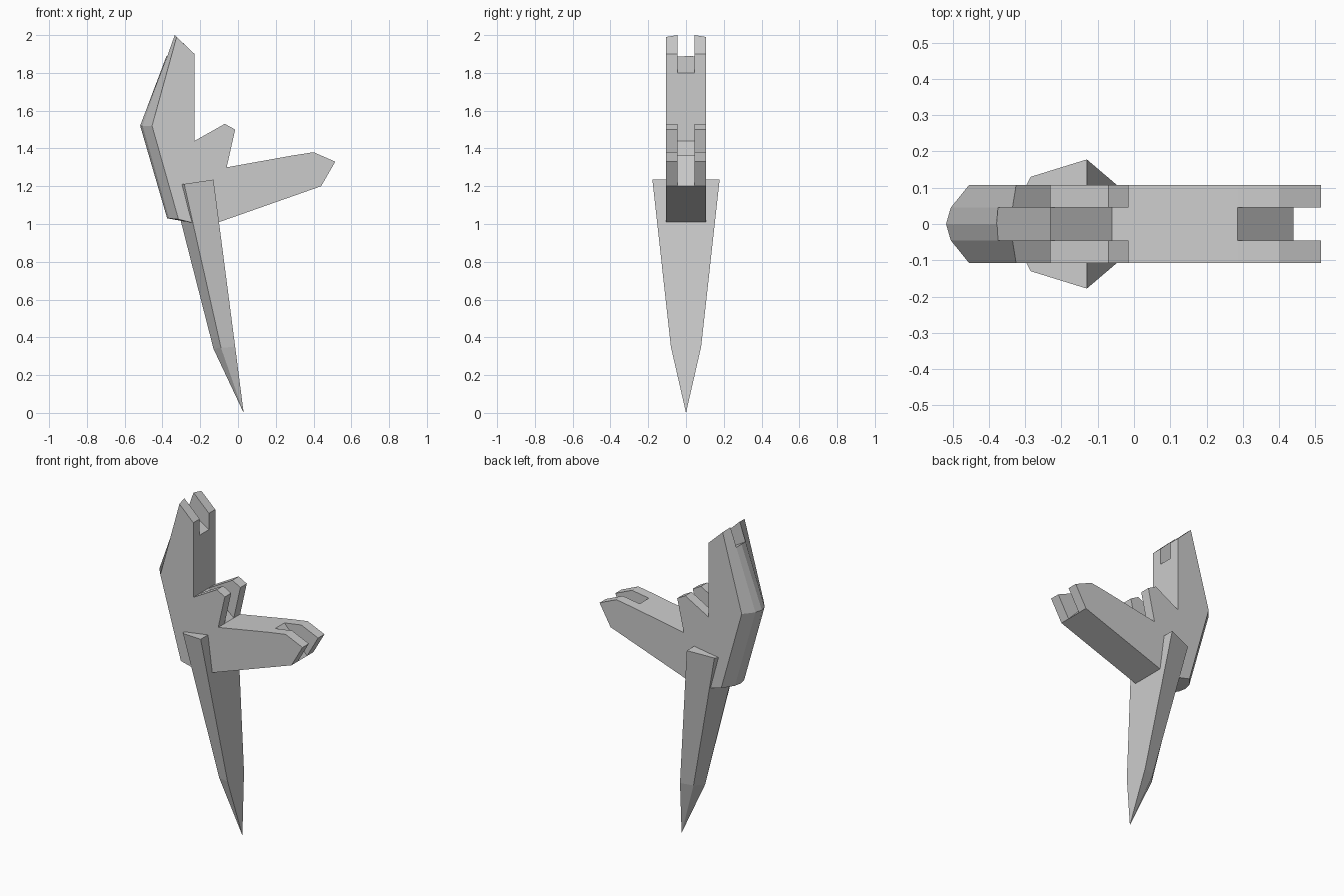
import bpy, bmesh

if "Cube" in bpy.data.objects:
    bpy.data.objects.remove(bpy.data.objects["Cube"])


def loft(name, rings, tip=None):
    """Skin a row of equal-length point rings, closing the last ring with a cap or a tip."""
    bm = bmesh.new()
    vr = [[bm.verts.new(p) for p in ring] for ring in rings]
    n = len(vr[0])
    for a, b in zip(vr, vr[1:]):
        for i in range(n):
            j = (i + 1) % n
            bm.faces.new((a[i], a[j], b[j], b[i]))
    bm.faces.new(vr[0])
    if tip:
        t = bm.verts.new(tip)
        for i in range(n):
            bm.faces.new((vr[-1][i], vr[-1][(i + 1) % n], t))
    else:
        bm.faces.new(vr[-1])
    bmesh.ops.recalc_face_normals(bm, faces=bm.faces)
    me = bpy.data.meshes.new(name)
    bm.to_mesh(me)
    bm.free()
    ob = bpy.data.objects.new(name, me)
    bpy.context.collection.objects.link(ob)
    return ob


def section(y, profile):
    return [(x, y, z) for x, z in profile]


# Head with forked arm: side profile whose rear edge is rounded across the width
FRONT = [(-.23, 1.90), (-.23, 1.44), (-.07, 1.53), (-.015, 1.50), (-.06, 1.30),
         (.285, 1.362), (.40, 1.38), (.515, 1.33), (.44, 1.20), (-.10, 1.01), (-.235, 1.005)]
REAR = {0: [(-.375, 1.03), (-.518, 1.52), (-.337, 2.0)],
        .045: [(-.365, 1.03), (-.505, 1.52), (-.335, 2.0)],
        .107: [(-.315, 1.025), (-.455, 1.52), (-.325, 1.99)]}
head = loft("head", [section(y, FRONT + REAR[abs(y)])
                     for y in (-.107, -.045, 0, .045, .107)])

# Slots that split the three ends into paired prongs
SLOTS = {"top_slot": [(-.60, 2.022), (-.10, 1.722), (-.10, 2.2), (-.60, 2.2)],
         "barb_slot": [(-.23, 1.44), (-.06, 1.30), (.05, 1.70), (-.23, 1.70)],
         "arm_slot": [(.285, 1.362), (.44, 1.20), (.50, 1.137), (.70, 1.30), (.60, 1.60), (.285, 1.60)]}
for name, profile in SLOTS.items():
    cutter = loft(name, [section(-.045, profile), section(.045, profile)])
    cutter.hide_render = True
    mod = head.modifiers.new(name, 'BOOLEAN')
    mod.operation, mod.solver, mod.object = 'DIFFERENCE', 'EXACT', cutter
    bpy.context.view_layer.objects.active = head
    bpy.ops.object.modifier_apply(modifier=name)
    bpy.data.objects.remove(cutter)


# Pointed blade: flat front, faceted back
def blade_ring(front, side, back):
    (fx, fy, fz), (sx, sy, sz), (bx, bz) = front, side, back
    return [(fx, -fy, fz), (sx, -sy, sz), (bx, 0, bz), (sx, sy, sz), (fx, fy, fz)]


loft("blade", [blade_ring((-.13, .178, 1.235), (-.285, .13, 1.212), (-.35, 1.20)),
               blade_ring((-.015, .08, .35), (-.09, .055, .345), (-.13, .34))],
     tip=(.03, 0, 0))
